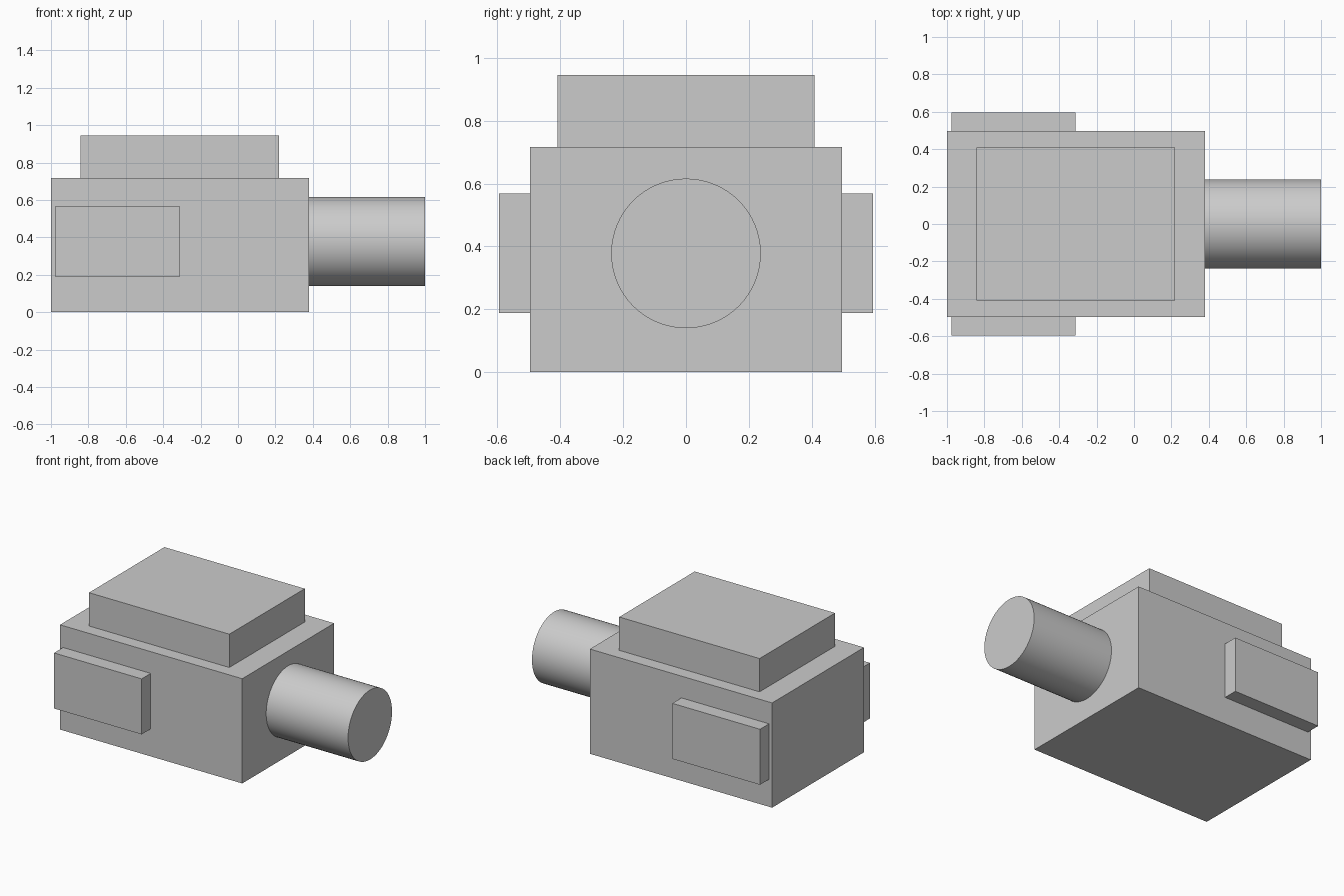
import bpy
import math

cube = bpy.data.objects.get("Cube")
if cube:
    bpy.data.objects.remove(cube, do_unlink=True)

# Single plain grey
grey = bpy.data.materials.new("plain grey")
grey.use_nodes = True
colour = (0.6, 0.6, 0.6, 1)
grey.diffuse_color = colour
grey.node_tree.nodes["Principled BSDF"].inputs["Base Color"].default_value = colour


def box(name, x, y, z):
    """Box spanning the given (min, max) ranges."""
    bpy.ops.mesh.primitive_cube_add(size=1)
    ob = bpy.context.object
    ob.name = name
    ob.location = [(a + b) / 2 for a, b in (x, y, z)]
    ob.scale = [b - a for a, b in (x, y, z)]
    bpy.ops.object.transform_apply(location=False, rotation=False, scale=True)
    ob.data.materials.append(grey)
    return ob


# Main housing and the raised block on top
box("body", (-1, 0.38), (-0.497, 0.497), (0, 0.717))
box("top_block", (-0.843, 0.22), (-0.408, 0.408), (0.717, 0.945))

# Matching side plates
for name, y in (("right_side_plate", (-0.595, -0.497)),
                ("left_side_plate", (0.497, 0.595))):
    box(name, (-0.977, -0.313), y, (0.188, 0.568))

# Round barrel on the end
bpy.ops.mesh.primitive_cylinder_add(vertices=64, radius=0.238, depth=0.62,
                                    location=(0.69, 0, 0.378),
                                    rotation=(0, math.pi / 2, 0))
barrel = bpy.context.object
barrel.name = "barrel"
barrel.data.materials.append(grey)
bpy.ops.object.shade_smooth_by_angle(angle=math.radians(30))
